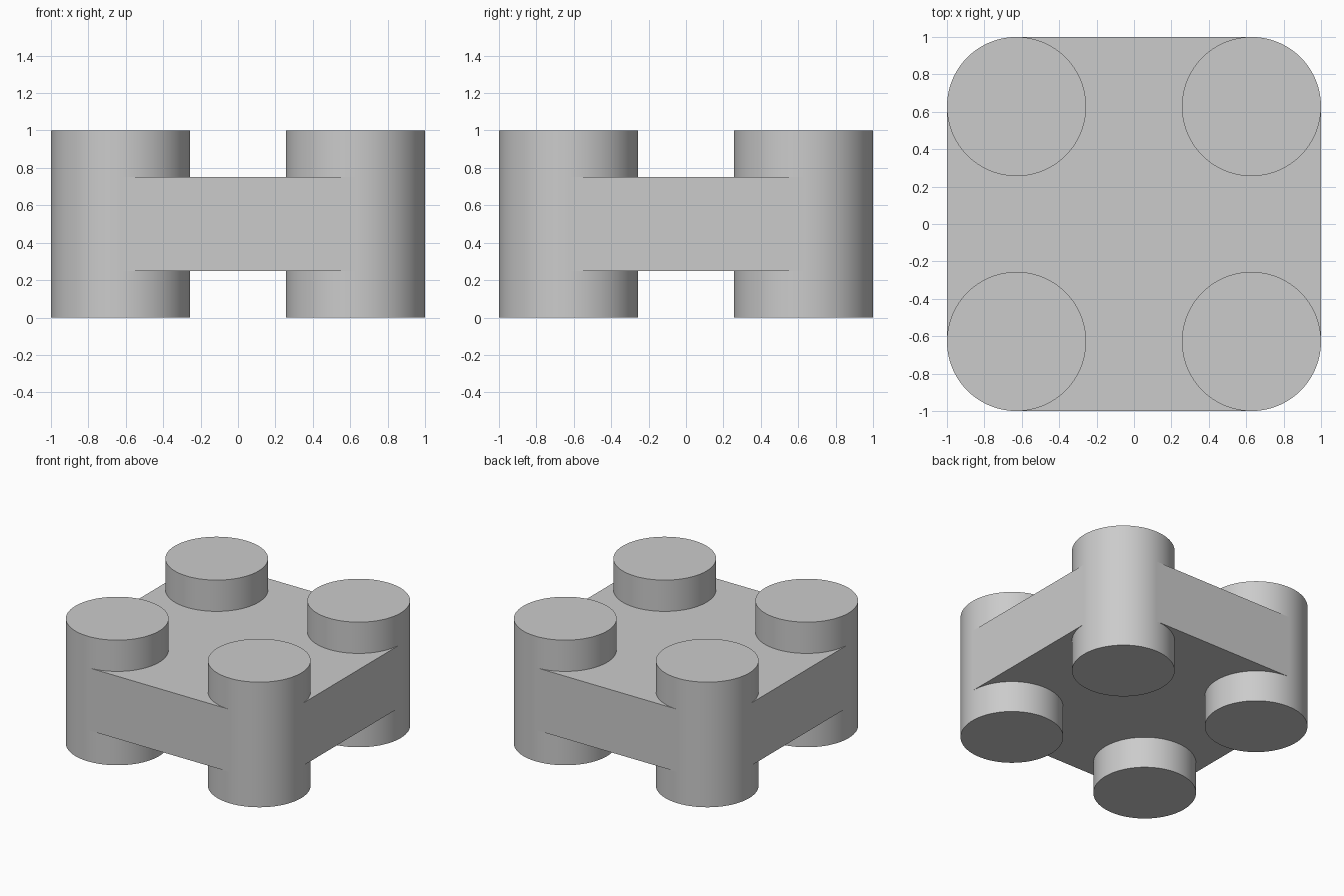
import bpy
import bmesh
import math

cube = bpy.data.objects.get("Cube")
if cube:
    bpy.data.objects.remove(cube, do_unlink=True)

RADIUS = 0.372
CENTRE = 1 - RADIUS

grey = bpy.data.materials.new("plain_grey")
grey.use_nodes = True
colour = (0.6, 0.6, 0.6, 1)
grey.diffuse_color = colour
grey.node_tree.nodes["Principled BSDF"].inputs["Base Color"].default_value = colour


def prism(name, outline, bottom, top):
    """Extrude a flat outline between two heights."""
    bm = bmesh.new()
    face = bm.faces.new([bm.verts.new((x, y, bottom)) for x, y in outline])
    extruded = bmesh.ops.extrude_face_region(bm, geom=[face], use_keep_orig=True)
    moved = [v for v in extruded["geom"] if isinstance(v, bmesh.types.BMVert)]
    bmesh.ops.translate(bm, verts=moved, vec=(0, 0, top - bottom))
    bmesh.ops.recalc_face_normals(bm, faces=bm.faces)
    mesh = bpy.data.meshes.new(name)
    bm.to_mesh(mesh)
    bm.free()
    mesh.materials.append(grey)
    obj = bpy.data.objects.new(name, mesh)
    bpy.context.collection.objects.link(obj)
    return obj


# Plate whose sides run tangent to the corner posts
plate_outline = [(CENTRE, 1), (-CENTRE, 1), (-1, CENTRE), (-1, -CENTRE),
                 (-CENTRE, -1), (CENTRE, -1), (1, -CENTRE), (1, CENTRE)]
prism("plate", plate_outline, 0.25, 0.75)

# Four round corner posts
for side, sx in (("right", -1), ("left", 1)):
    for end, sy in (("front", -1), ("back", 1)):
        circle = [(sx * CENTRE + RADIUS * math.cos(math.tau * i / 96),
                   sy * CENTRE + RADIUS * math.sin(math.tau * i / 96))
                  for i in range(96)]
        post = prism(f"post_{end}_{side}", circle, 0, 1)
        bpy.ops.object.select_all(action="DESELECT")
        post.select_set(True)
        bpy.context.view_layer.objects.active = post
        bpy.ops.object.shade_smooth_by_angle(angle=math.radians(30))
